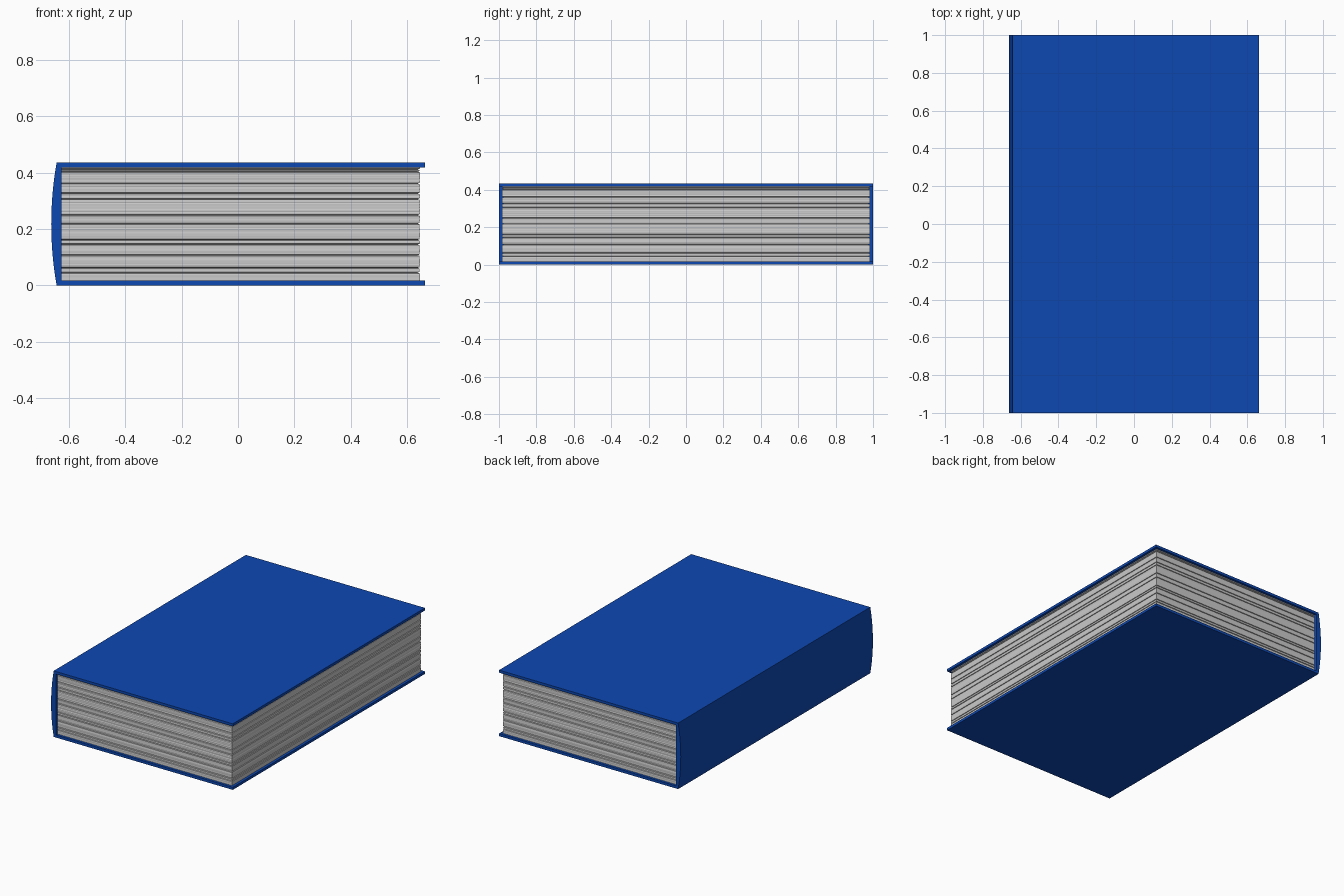
import bpy, bmesh, math, random

if "Cube" in bpy.data.objects:
    bpy.data.objects.remove(bpy.data.objects["Cube"])
random.seed(4)

blue = bpy.data.materials.new("cover_blue")
blue.diffuse_color = (0.004, 0.065, 0.45, 1)
blue.use_nodes = True
blue.node_tree.nodes["Principled BSDF"].inputs["Base Color"].default_value = blue.diffuse_color

H = 0.435          # total height
T = 0.017          # cover thickness
SPINE_IN = -0.626  # inner face of the spine


def finish(name, bm, mat=None):
    bmesh.ops.recalc_face_normals(bm, faces=bm.faces)
    me = bpy.data.meshes.new(name)
    bm.to_mesh(me)
    bm.free()
    ob = bpy.data.objects.new(name, me)
    bpy.context.collection.objects.link(ob)
    if mat:
        me.materials.append(mat)
    return ob


def extrude_profile(name, pts, mat):
    """Extrude an x/z outline along the full length of the book."""
    bm = bmesh.new()
    f = bm.faces.new([bm.verts.new((x, -1, z)) for x, z in pts])
    r = bmesh.ops.extrude_face_region(bm, geom=[f])
    verts = [g for g in r["geom"] if isinstance(g, bmesh.types.BMVert)]
    bmesh.ops.translate(bm, verts=verts, vec=(0, 2, 0))
    return finish(name, bm, mat)


# front and back cover boards
for name, z in (("bottom_cover", 0), ("top_cover", H - T)):
    extrude_profile(name, [(SPINE_IN, z), (0.662, z), (0.662, z + T), (SPINE_IN, z + T)], blue)

# rounded spine: shallow arc outside, flat inside
N = 16
arc = [(-0.643 - 0.019 * (1 - (2 * i / N - 1) ** 2), H * i / N) for i in range(N + 1)]
spine = extrude_profile("spine", [(SPINE_IN, 0)] + arc + [(SPINE_IN, H)], blue)
bpy.context.view_layer.objects.active = spine
spine.select_set(True)
bpy.ops.object.shade_smooth_by_angle(angle=math.radians(30))

# page block: stacked rings with uneven page edges and darker grooves
grooves = [0.045, 0.062, 0.107, 0.145, 0.161, 0.219, 0.249, 0.306, 0.326, 0.361, 0.403, 0.411]
levels = [(T, 0.0)]
z = T + 0.003
while z < H - T - 0.004:
    if not any(abs(z - g) < 0.004 for g in grooves):
        levels.append((z, random.uniform(0, 0.0015)))
    z += 0.004
for g in grooves:
    levels += [(g - 0.0025, 0.001), (g, 0.009), (g + 0.0025, 0.001)]
levels.append((H - T, 0.0))
levels.sort()

bm = bmesh.new()
rings = []
for z, d in levels:
    x, y = 0.645 - d, 0.984 - d
    rings.append([bm.verts.new(p) for p in
                  ((SPINE_IN, -y, z), (x, -y, z), (x, y, z), (SPINE_IN, y, z))])
for a, b in zip(rings, rings[1:]):
    for i in range(4):
        j = (i + 1) % 4
        bm.faces.new((a[i], a[j], b[j], b[i]))
bm.faces.new(rings[0])
bm.faces.new(rings[-1])
finish("pages", bm)
